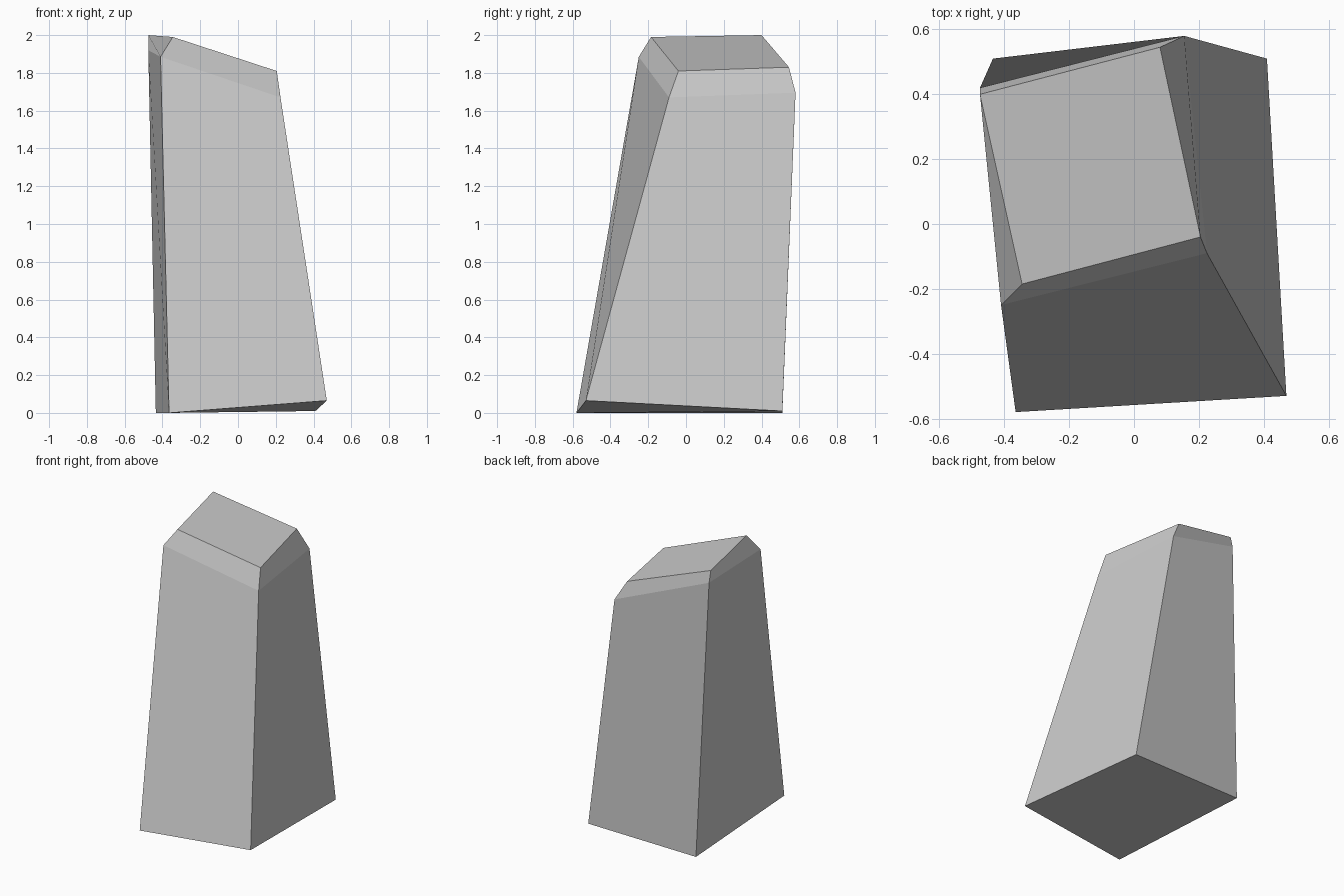
import bpy, bmesh

cube = bpy.data.objects.get("Cube")
if cube:
    bpy.data.objects.remove(cube, do_unlink=True)


def make_material(name, colour):
    mat = bpy.data.materials.new(name)
    mat.use_nodes = True
    mat.diffuse_color = colour
    mat.node_tree.nodes["Principled BSDF"].inputs["Base Color"].default_value = colour
    return mat


# Cross-sections of the stone, each going front-right, front-left, back-left, back-right
base = [(-0.365, -0.58, 0), (0.47, -0.53, 0.065), (0.41, 0.51, 0.01), (-0.435, 0.51, 0)]
shoulder = [(-0.41, -0.25, 1.885), (0.225, -0.09, 1.67), (0.155, 0.58, 1.695), (-0.475, 0.42, 1.92)]
crown = [(-0.345, -0.185, 1.99), (0.205, -0.04, 1.81), (0.08, 0.545, 1.83), (-0.475, 0.40, 2.0)]

bm = bmesh.new()
rings = [[bm.verts.new(p) for p in ring] for ring in (base, shoulder, crown)]

# Tapered sides and chamfered shoulder
for low, high in zip(rings, rings[1:]):
    for i in range(len(low)):
        j = (i + 1) % len(low)
        bm.faces.new((low[j], high[j], high[i], low[i]))

# Underside and slanted top
bm.faces.new(rings[0][::-1][3:] + rings[0][::-1][:3])
bm.faces.new(rings[-1])
bmesh.ops.recalc_face_normals(bm, faces=bm.faces)

mesh = bpy.data.meshes.new("standing_stone")
bm.to_mesh(mesh)
bm.free()
mesh.materials.append(make_material("stone grey", (0.6, 0.6, 0.6, 1)))
stone = bpy.data.objects.new("standing_stone", mesh)
bpy.context.collection.objects.link(stone)
